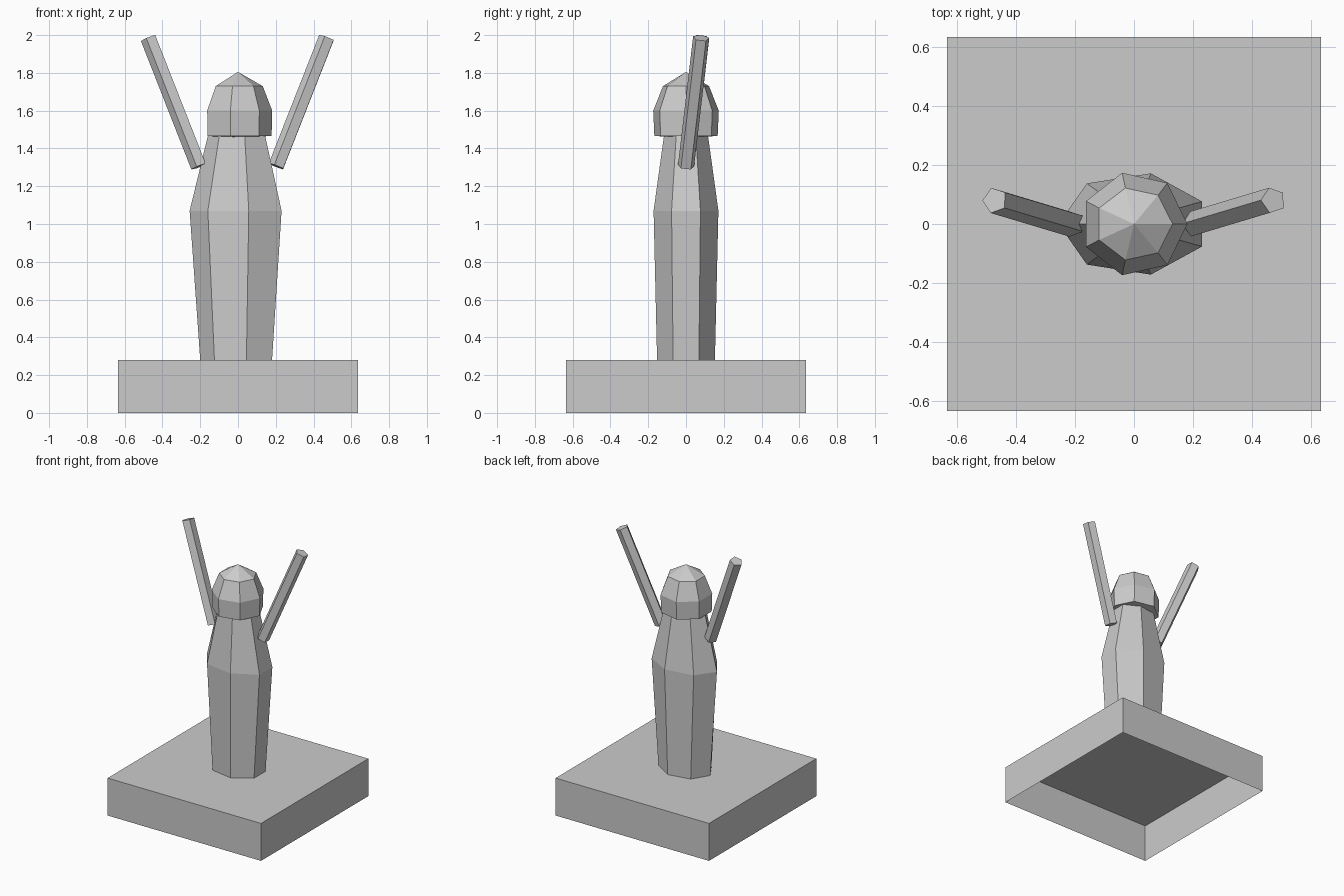
import bpy, bmesh
from math import cos, sin, pi
from mathutils import Vector

if "Cube" in bpy.data.objects:
    bpy.data.objects.remove(bpy.data.objects["Cube"])


def finish(bm, name):
    bmesh.ops.recalc_face_normals(bm, faces=bm.faces)
    mesh = bpy.data.meshes.new(name)
    bm.to_mesh(mesh)
    bm.free()
    obj = bpy.data.objects.new(name, mesh)
    bpy.context.collection.objects.link(obj)
    return obj


def loft(name, rings, sides, start, top=None, bottom=None):
    """Stack elliptical rings (rx, ry, z); ends are flat caps or pointed tips."""
    bm = bmesh.new()
    loops = []
    for rx, ry, z in rings:
        angles = [start + 2 * pi * i / sides for i in range(sides)]
        loops.append([bm.verts.new((rx * cos(a), ry * sin(a), z)) for a in angles])
    for lo, hi in zip(loops, loops[1:]):
        for i in range(sides):
            j = (i + 1) % sides
            bm.faces.new((lo[i], lo[j], hi[j], hi[i]))
    for loop, tip in ((loops[0], bottom), (loops[-1], top)):
        if tip is None:
            bm.faces.new(loop)
        else:
            v = bm.verts.new((0, 0, tip))
            for i in range(sides):
                bm.faces.new((loop[i], loop[(i + 1) % sides], v))
    return finish(bm, name)


# Square plinth, open underneath
bm = bmesh.new()
bmesh.ops.create_cube(bm, size=1)
bmesh.ops.scale(bm, vec=(1.268, 1.268, 0.28), verts=bm.verts)
bmesh.ops.translate(bm, vec=(0, 0, 0.14), verts=bm.verts)
bm.normal_update()
under = [f for f in bm.faces if f.normal.z < -0.5]
bmesh.ops.delete(bm, geom=under, context='FACES_ONLY')
finish(bm, "plinth")

# Seven-sided robed body
loft("body", [(0.20, 0.157, 0.28), (0.256, 0.176, 1.07), (0.16, 0.12, 1.465)], 7, pi)

# Seven-sided domed head
loft("head", [(0.178, 0.172, 1.467), (0.181, 0.178, 1.60), (0.131, 0.125, 1.73)],
     7, 0, top=1.805, bottom=1.452)

# Raised five-sided arms
for side, label in ((-1, "left"), (1, "right")):
    low = Vector((side * 0.205, 0.0, 1.305))
    high = Vector((side * 0.472, 0.08, 1.985))
    axis = high - low
    arm = loft(label + "_arm", [(0.045, 0.045, 0), (0.045, 0.045, axis.length)], 5, pi)
    turn = Vector((0, 0, 1)).rotation_difference(axis).to_matrix().to_4x4()
    arm.data.transform(turn)
    arm.location = low
